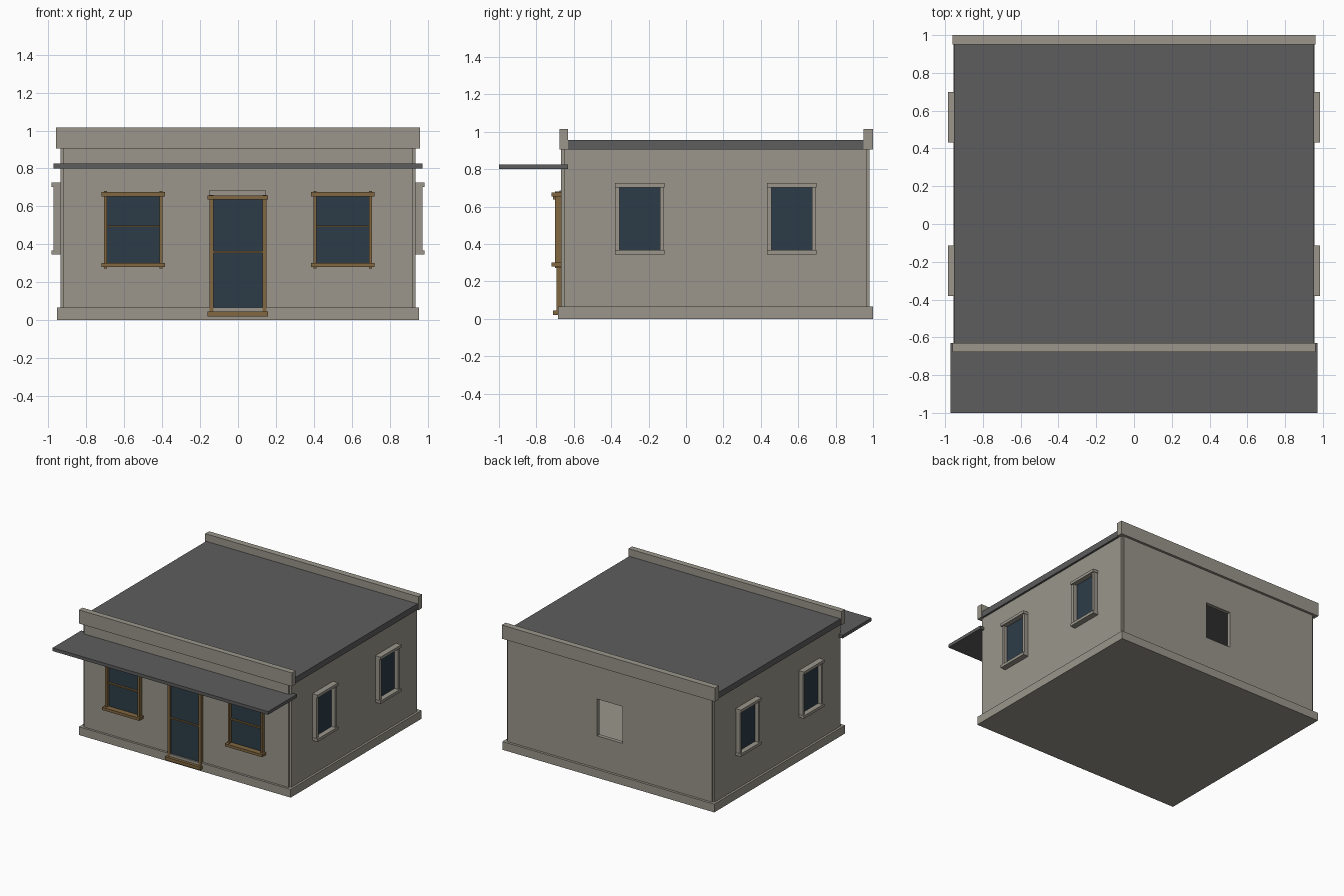
import bpy, bmesh

if "Cube" in bpy.data.objects:
    bpy.data.objects.remove(bpy.data.objects["Cube"])


def material(name, rgb):
    m = bpy.data.materials.new(name)
    m.diffuse_color = (*rgb, 1)
    m.use_nodes = True
    m.node_tree.nodes["Principled BSDF"].inputs["Base Color"].default_value = m.diffuse_color
    return m


PLASTER = material("beige_plaster", (0.325, 0.305, 0.26))
ROOF = material("dark_grey_roofing", (0.11, 0.11, 0.112))
WOOD = material("brown_wood", (0.22, 0.135, 0.052))
GLASS = material("dark_blue_glass", (0.027, 0.046, 0.064))


def finish(name, bm, mat):
    bmesh.ops.recalc_face_normals(bm, faces=bm.faces)
    me = bpy.data.meshes.new(name)
    bm.to_mesh(me)
    bm.free()
    me.materials.append(mat)
    ob = bpy.data.objects.new(name, me)
    bpy.context.collection.objects.link(ob)
    return ob


def box(name, x, y, z, mat):
    """Box from (min, max) ranges."""
    bm = bmesh.new()
    bmesh.ops.create_cube(bm, size=1)
    for v in bm.verts:
        for i, r in enumerate((x, y, z)):
            v.co[i] = r[0] if v.co[i] < 0 else r[1]
    return finish(name, bm, mat)


def pierced_wall(name, x, y, z, hole_x, hole_z, mat):
    """Wall facing along y with one rectangular opening."""
    bm = bmesh.new()
    outer, inner = [[bm.verts.new((a[i], y[0], b[j]))
                     for i, j in ((0, 0), (1, 0), (1, 1), (0, 1))]
                    for a, b in ((x, z), (hole_x, hole_z))]
    for i in range(4):
        j = (i + 1) % 4
        bm.faces.new((outer[i], outer[j], inner[j], inner[i]))
    ext = bmesh.ops.extrude_face_region(bm, geom=bm.faces[:], use_keep_orig=True)
    for v in ext["geom"]:
        if isinstance(v, bmesh.types.BMVert):
            v.co.y = y[1]
    return finish(name, bm, mat)


# Plinth and hollow walls, with a small notch at each corner
box("base_plinth", (-0.955, 0.955), (-0.685, 1.0), (0, 0.067), PLASTER)
box("front_wall", (-0.922, 0.922), (-0.667, -0.635), (0.06, 0.91), PLASTER)
pierced_wall("back_wall", (-0.922, 0.922), (0.948, 0.98), (0.06, 0.91),
             (-0.115, 0.115), (0.33, 0.63), PLASTER)
for side, s in (("right", 1), ("left", -1)):
    box(side + "_wall", sorted((s * 0.905, s * 0.937)), (-0.652, 0.968),
        (0.06, 0.91), PLASTER)

# Roof slab, end parapets and front canopy
box("roof", (-0.953, 0.953), (-0.67, 0.995), (0.906, 0.955), ROOF)
box("front_parapet", (-0.961, 0.961), (-0.677, -0.63), (0.904, 1.015), PLASTER)
box("back_parapet", (-0.961, 0.961), (0.95, 1.0), (0.904, 1.015), PLASTER)
box("front_canopy", (-0.972, 0.972), (-1.0, -0.63), (0.80, 0.826), ROOF)


# Front windows with wooden frames
for side, cx in (("left", -0.553), ("right", 0.553)):
    n = side + "_front_window_"
    box(n + "glass", (cx - 0.145, cx + 0.145), (-0.675, -0.666), (0.29, 0.665), GLASS)
    for k, s in (("a", -1), ("b", 1)):
        box(n + "jamb_" + k, sorted((cx + s * 0.139, cx + s * 0.155)),
            (-0.70, -0.66), (0.272, 0.68), WOOD)
    for k, z in (("sill", (0.28, 0.302)), ("head", (0.653, 0.675))):
        box(n + k, (cx - 0.168, cx + 0.168), (-0.72, -0.66), z, WOOD)
    box(n + "rail", (cx - 0.145, cx + 0.145), (-0.69, -0.67), (0.49, 0.5), WOOD)

# Glazed front door
box("door_glass", (-0.14, 0.14), (-0.677, -0.668), (0.067, 0.65), GLASS)
box("door_header", (-0.152, 0.147), (-0.677, -0.66), (0.655, 0.685), PLASTER)
box("door_bottom_panel", (-0.14, 0.14), (-0.688, -0.68), (0.04, 0.067), PLASTER)
for k, s in (("left", -1), ("right", 1)):
    box("door_jamb_" + k, sorted((s * 0.13, s * 0.15)), (-0.692, -0.66),
        (0.02, 0.66), WOOD)
for k, z in (("sill", (0.02, 0.045)), ("head", (0.637, 0.658))):
    box("door_" + k, (-0.162, 0.158), (-0.712, -0.66), z, WOOD)
box("door_rail", (-0.135, 0.135), (-0.687, -0.67), (0.355, 0.365), WOOD)

# Side windows with plaster surrounds
for side, s in (("right", 1), ("left", -1)):
    for place, cy in (("front", -0.247), ("rear", 0.565)):
        n = side + "_" + place + "_side_window_"
        box(n + "glass", sorted((s * 0.936, s * 0.942)),
            (cy - 0.112, cy + 0.112), (0.36, 0.71), GLASS)
        for k, t in (("a", -1), ("b", 1)):
            box(n + "jamb_" + k, sorted((s * 0.93, s * 0.973)),
                sorted((cy + t * 0.108, cy + t * 0.13)), (0.35, 0.72), PLASTER)
        for k, z in (("sill", (0.345, 0.368)), ("head", (0.703, 0.726))):
            box(n + k, sorted((s * 0.93, s * 0.984)),
                (cy - 0.133, cy + 0.133), z, PLASTER)
